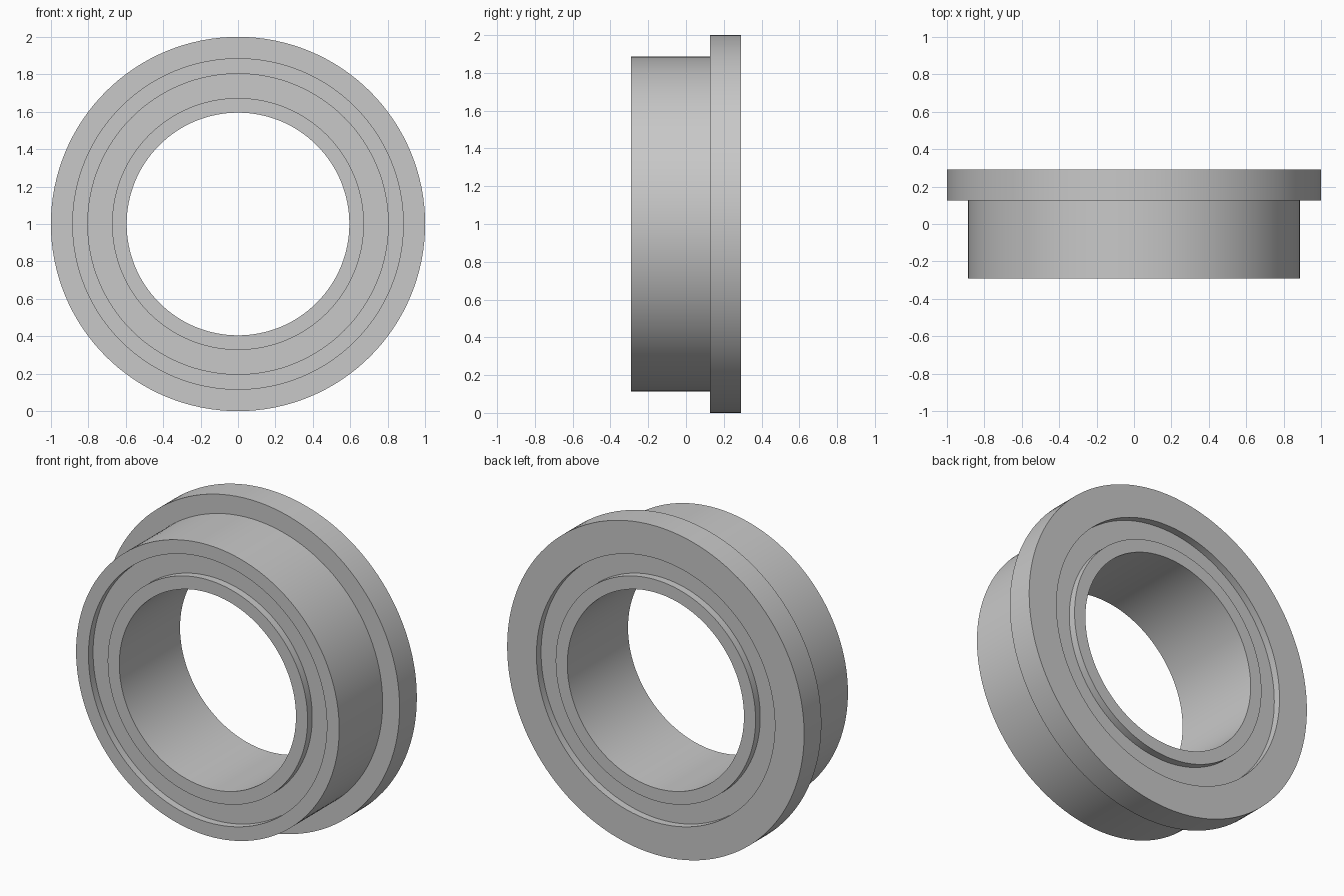
import bpy
import bmesh
import math

if "Cube" in bpy.data.objects:
    bpy.data.objects.remove(bpy.data.objects["Cube"])

SEGMENTS = 128
HALF = 0.292       # half width along the axis (y)
FLANGE = 0.126     # y where the flange starts
RECESS = 0.045     # depth of the shield below the race faces

steel = bpy.data.materials.new("grey steel")
steel.diffuse_color = (0.58, 0.58, 0.58, 1)
steel.use_nodes = True
steel.node_tree.nodes["Principled BSDF"].inputs["Base Color"].default_value = steel.diffuse_color


def lathe(name, profile):
    """Revolve a closed (radius, y) profile around the y axis at height z = 1."""
    bm = bmesh.new()
    rings = []
    for i in range(SEGMENTS):
        a = 2 * math.pi * i / SEGMENTS
        rings.append([bm.verts.new((r * math.cos(a), y, 1 + r * math.sin(a)))
                      for r, y in profile])
    n = len(profile)
    for i, ring in enumerate(rings):
        nxt = rings[(i + 1) % SEGMENTS]
        for j in range(n):
            k = (j + 1) % n
            bm.faces.new((ring[j], ring[k], nxt[k], nxt[j]))
    bmesh.ops.recalc_face_normals(bm, faces=bm.faces)
    mesh = bpy.data.meshes.new(name)
    bm.to_mesh(mesh)
    bm.free()
    mesh.materials.append(steel)
    obj = bpy.data.objects.new(name, mesh)
    bpy.context.collection.objects.link(obj)
    bpy.ops.object.select_all(action='DESELECT')
    obj.select_set(True)
    bpy.context.view_layer.objects.active = obj
    bpy.ops.object.shade_smooth_by_angle(angle=math.radians(30))
    return obj


# Outer race with the flange at the back
lathe("outer_race", [(0.803, -HALF), (0.886, -HALF), (0.886, FLANGE),
                     (1.0, FLANGE), (1.0, HALF), (0.803, HALF)])

# Inner race around the bore
lathe("inner_race", [(0.595, -HALF), (0.673, -HALF), (0.673, HALF), (0.595, HALF)])

# Recessed shield filling the gap between the races
s = HALF - RECESS
lathe("shield", [(0.673, -s), (0.803, -s), (0.803, s), (0.673, s)])
